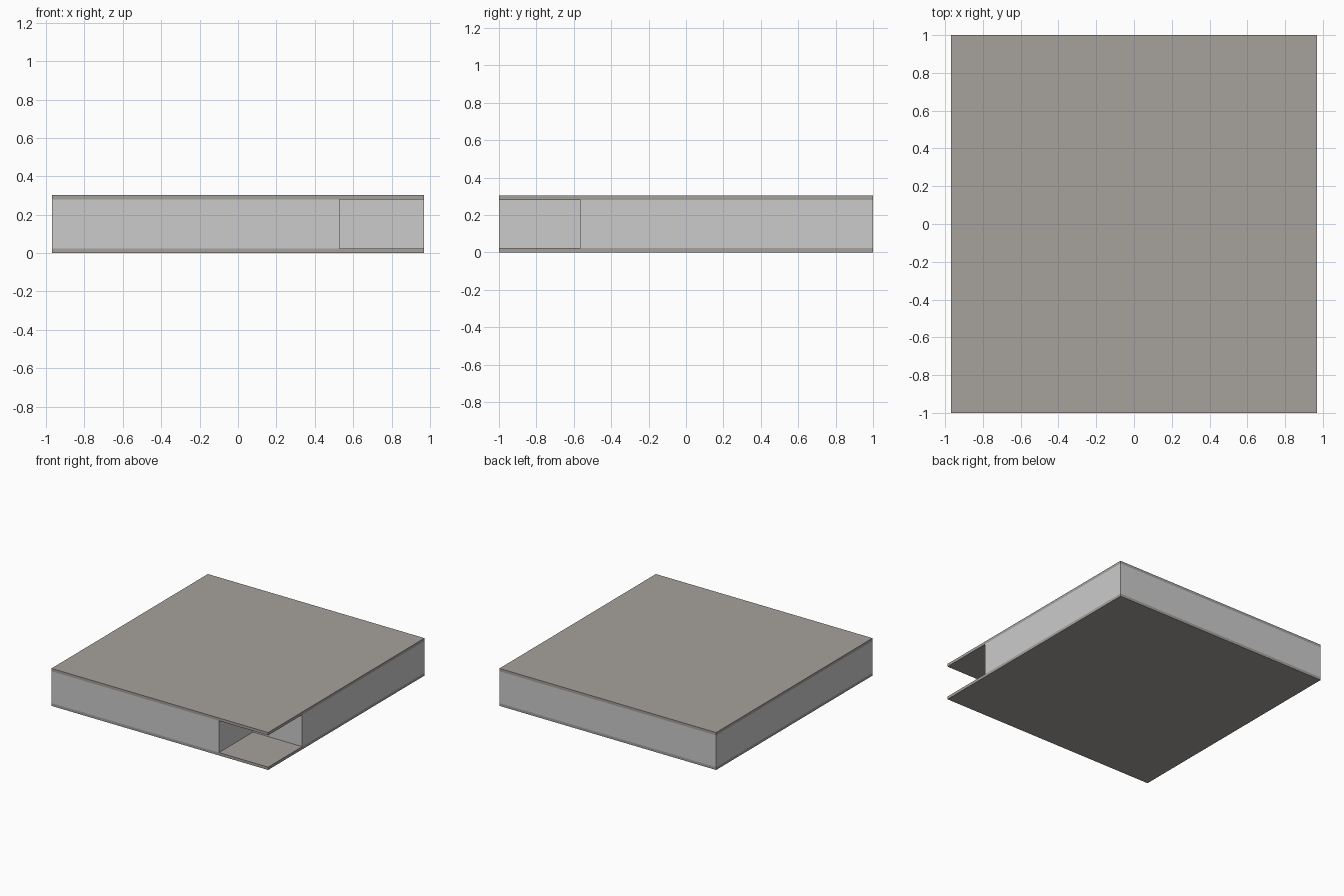
import bpy, bmesh

if "Cube" in bpy.data.objects:
    bpy.data.objects.remove(bpy.data.objects["Cube"])

X, Y = 0.97, 1.0          # half width and half depth
H, T = 0.303, 0.023       # total height and plate thickness
NX, NY = 0.53, -0.565     # inner corner of the notch


def prism(name, outline, z0, z1, mat=None):
    """Extrude a flat outline from z0 up to z1."""
    bm = bmesh.new()
    face = bm.faces.new([bm.verts.new((x, y, z0)) for x, y in outline])
    ext = bmesh.ops.extrude_face_region(bm, geom=[face])
    top = [v for v in ext["geom"] if isinstance(v, bmesh.types.BMVert)]
    bmesh.ops.translate(bm, verts=top, vec=(0, 0, z1 - z0))
    # extrusion keeps or drops the base depending on context: ensure one exists
    base = [v for v in bm.verts if abs(v.co.z - z0) < 1e-6]
    if not any(all(v in base for v in f.verts) for f in bm.faces):
        bmesh.ops.contextual_create(bm, geom=base)
    bmesh.ops.recalc_face_normals(bm, faces=bm.faces[:])
    me = bpy.data.meshes.new(name)
    bm.to_mesh(me)
    bm.free()
    ob = bpy.data.objects.new(name, me)
    bpy.context.collection.objects.link(ob)
    if mat:
        me.materials.append(mat)
    return ob


plate_mat = bpy.data.materials.new("warm_grey")
plate_mat.diffuse_color = (0.38, 0.355, 0.33, 1)
plate_mat.use_nodes = True
plate_mat.node_tree.nodes["Principled BSDF"].inputs["Base Color"].default_value = plate_mat.diffuse_color

rect = [(-X, -Y), (X, -Y), (X, Y), (-X, Y)]
notched = [(-X, -Y), (NX, -Y), (NX, NY), (X, NY), (X, Y), (-X, Y)]

# Floor and roof plates
prism("floor_plate", rect, 0, T, plate_mat)
prism("roof_plate", rect, H - T, H, plate_mat)

# Walls between them, cut back at the front right corner
prism("corner_notched_walls", notched, T, H - T)
